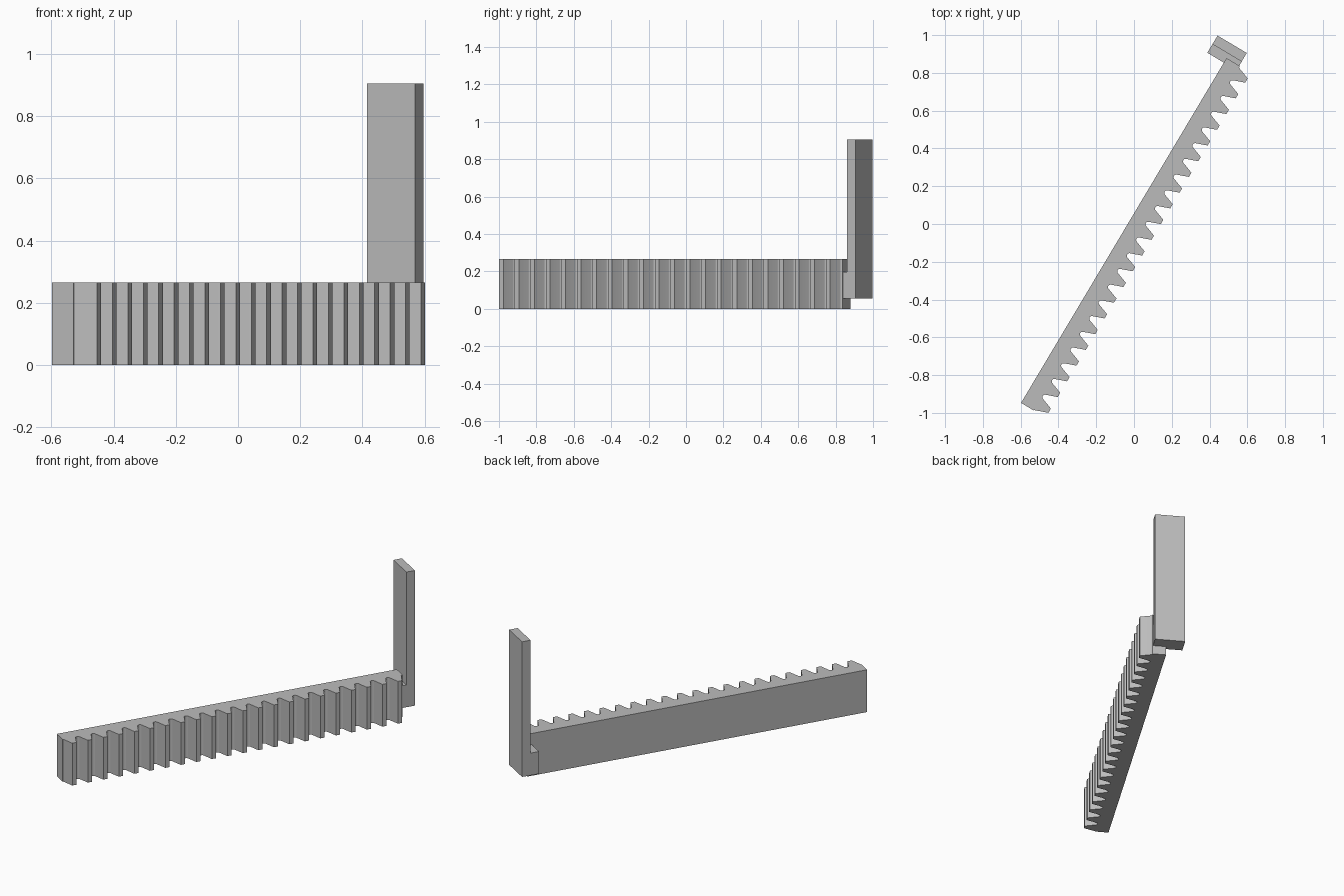
import bpy, bmesh
from math import sin, cos, tan, radians, pi
from mathutils import Vector

cube = bpy.data.objects.get("Cube")
if cube:
    bpy.data.objects.remove(cube, do_unlink=True)

grey = bpy.data.materials.new("plain grey")
grey.use_nodes = True
colour = (0.5, 0.5, 0.5, 1)
grey.diffuse_color = colour
grey.node_tree.nodes["Principled BSDF"].inputs["Base Color"].default_value = colour

# Slanted frame: along the rack, across it towards the teeth, and up
turn = radians(59.2)
origin = Vector((-0.598, -0.947, 0))
along = Vector((cos(turn), sin(turn), 0))
across = Vector((sin(turn), -cos(turn), 0))
up = Vector((0, 0, 1))


def extrude_profile(name, profile, a, b, depth_dir, start, end):
    """Solid from a flat outline in directions a, b pushed along depth_dir."""
    bm = bmesh.new()
    verts = [bm.verts.new(origin + a * p + b * q + depth_dir * start) for p, q in profile]
    face = bm.faces.new(verts)
    result = bmesh.ops.extrude_face_region(bm, geom=[face])
    moved = [v for v in result["geom"] if isinstance(v, bmesh.types.BMVert)]
    bmesh.ops.translate(bm, verts=moved, vec=depth_dir * (end - start))
    bmesh.ops.recalc_face_normals(bm, faces=bm.faces)
    mesh = bpy.data.meshes.new(name)
    bm.to_mesh(mesh)
    bm.free()
    mesh.materials.append(grey)
    obj = bpy.data.objects.new(name, mesh)
    bpy.context.collection.objects.link(obj)
    bpy.ops.object.select_all(action="DESELECT")
    obj.select_set(True)
    bpy.context.view_layer.objects.active = obj
    bpy.ops.object.shade_smooth_by_angle(angle=radians(30))
    return obj


# Toothed rack: straight flanks with full round roots
length, height = 2.125, 0.266
teeth, pitch, first = 22, 0.0969, 0.042
tip, root = 0.151, 0.080
slope = radians(20)
half_tip = 0.013
half_base = half_tip + (tip - root) * tan(slope)
half_gap = pitch / 2 - half_base
radius = half_gap * cos(slope) / (1 - sin(slope))
steps = 8

outline = [(0, 0), (0, root), (first - half_base, root)]
for i in range(teeth):
    centre = first + i * pitch
    outline += [(centre - half_tip, tip), (centre + half_tip, tip)]
    last = i == teeth - 1
    for k in range(steps // 2 + 1 if last else steps + 1):
        angle = (pi / 2 - slope) * (2 * k / steps - 1)
        outline.append((centre + pitch / 2 + radius * sin(angle),
                        root + radius * (1 - cos(angle))))
outline = [(min(p, length), q) for p, q in outline] + [(length, root), (length, 0)]
# Drop repeated points
outline = [p for i, p in enumerate(outline) if (Vector(p) - Vector(outline[i - 1])).length > 1e-5]
extrude_profile("toothed_rack", outline, along, across, up, 0, height)

# Upright end plate with a low foot that joins the rack
bracket = [(2.097, 0.056), (2.203, 0.056), (2.203, 0.906),
           (2.15, 0.906), (2.15, 0.196), (2.097, 0.196)]
extrude_profile("end_bracket", bracket, along, up, across, -0.102, 0.078)
